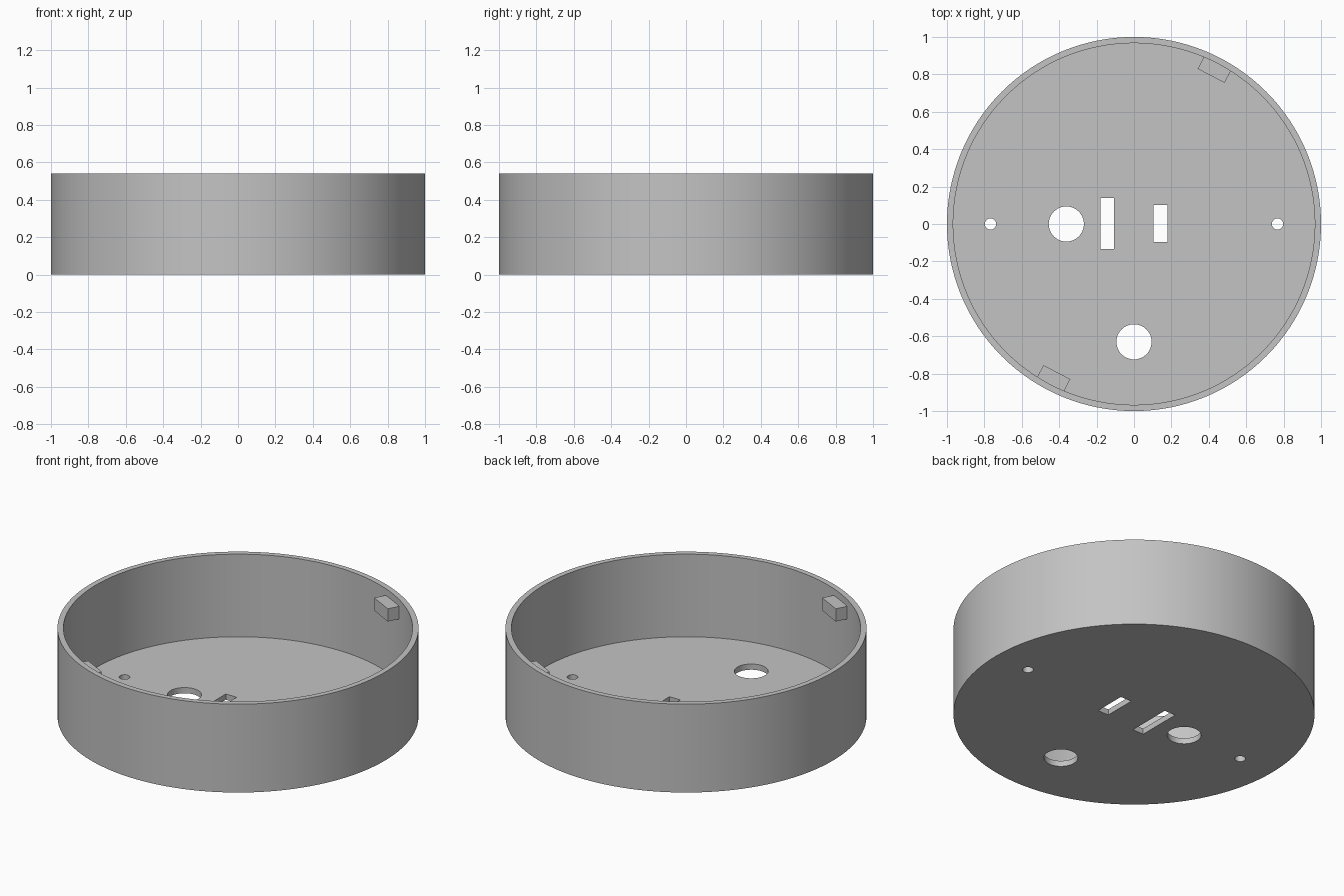
import bpy, bmesh, math
from mathutils import Matrix, Vector

if "Cube" in bpy.data.objects:
    bpy.data.objects.remove(bpy.data.objects["Cube"], do_unlink=True)

HEIGHT, FLOOR = 0.54, 0.035
OUTER, INNER = 1.0, 0.967

# Single grey plastic
grey = bpy.data.materials.new("grey plastic")
grey.use_nodes = True
colour = (0.55, 0.55, 0.55, 1)
grey.diffuse_color = colour
grey.node_tree.nodes["Principled BSDF"].inputs["Base Color"].default_value = colour


def add_object(name, bm):
    bmesh.ops.recalc_face_normals(bm, faces=bm.faces)
    mesh = bpy.data.meshes.new(name)
    bm.to_mesh(mesh)
    bm.free()
    mesh.materials.append(grey)
    obj = bpy.data.objects.new(name, mesh)
    bpy.context.collection.objects.link(obj)
    return obj


def add_box(bm, size, matrix):
    scale = Matrix.Diagonal((*size, 1))
    bmesh.ops.create_cube(bm, size=1, matrix=matrix @ scale)


# Round tray: a cup profile turned about the z axis
bm = bmesh.new()
profile = [(0, 0), (OUTER, 0), (OUTER, HEIGHT), (INNER, HEIGHT), (INNER, FLOOR), (0, FLOOR)]
verts = [bm.verts.new((r, 0, z)) for r, z in profile]
edges = [bm.edges.new(pair) for pair in zip(verts, verts[1:])]
bmesh.ops.spin(bm, geom=verts + edges, axis=(0, 0, 1), cent=(0, 0, 0),
               angle=math.tau, steps=128)
bmesh.ops.remove_doubles(bm, verts=bm.verts, dist=0.0001)
tray = add_object("round_tray", bm)

# Cutter for the floor openings: screw holes, cable holes and slots
bm = bmesh.new()
for x, y, radius in [(-0.767, 0, 0.03), (0.767, 0, 0.03), (-0.362, 0, 0.094), (0, -0.63, 0.094)]:
    bmesh.ops.create_cone(bm, cap_ends=True, segments=48, radius1=radius, radius2=radius,
                          depth=0.2, matrix=Matrix.Translation((x, y, 0)))
for x, length in [(-0.143, 0.274), (0.142, 0.197)]:
    add_box(bm, (0.074, length, 0.2), Matrix.Translation((x, 0.002, 0)))
cutter = add_object("floor_cutter", bm)
cutter.hide_render = True

cut = tray.modifiers.new("floor openings", "BOOLEAN")
cut.operation = "DIFFERENCE"
cut.solver = "EXACT"
cut.object = cutter
bpy.context.view_layer.objects.active = tray
tray.select_set(True)
bpy.ops.object.modifier_apply(modifier=cut.name)
bpy.data.objects.remove(cutter, do_unlink=True)
bpy.ops.object.shade_smooth_by_angle(angle=math.radians(30))

# Two opposite locking tabs inside the wall, below the rim
for name, degrees in [("back_tab", 62.5), ("front_tab", 242.5)]:
    bm = bmesh.new()
    turn = Matrix.Rotation(math.radians(degrees), 4, "Z")
    add_box(bm, (0.082, 0.162, 0.078), turn @ Matrix.Translation((0.934, 0, 0.459)))
    add_object(name, bm)
